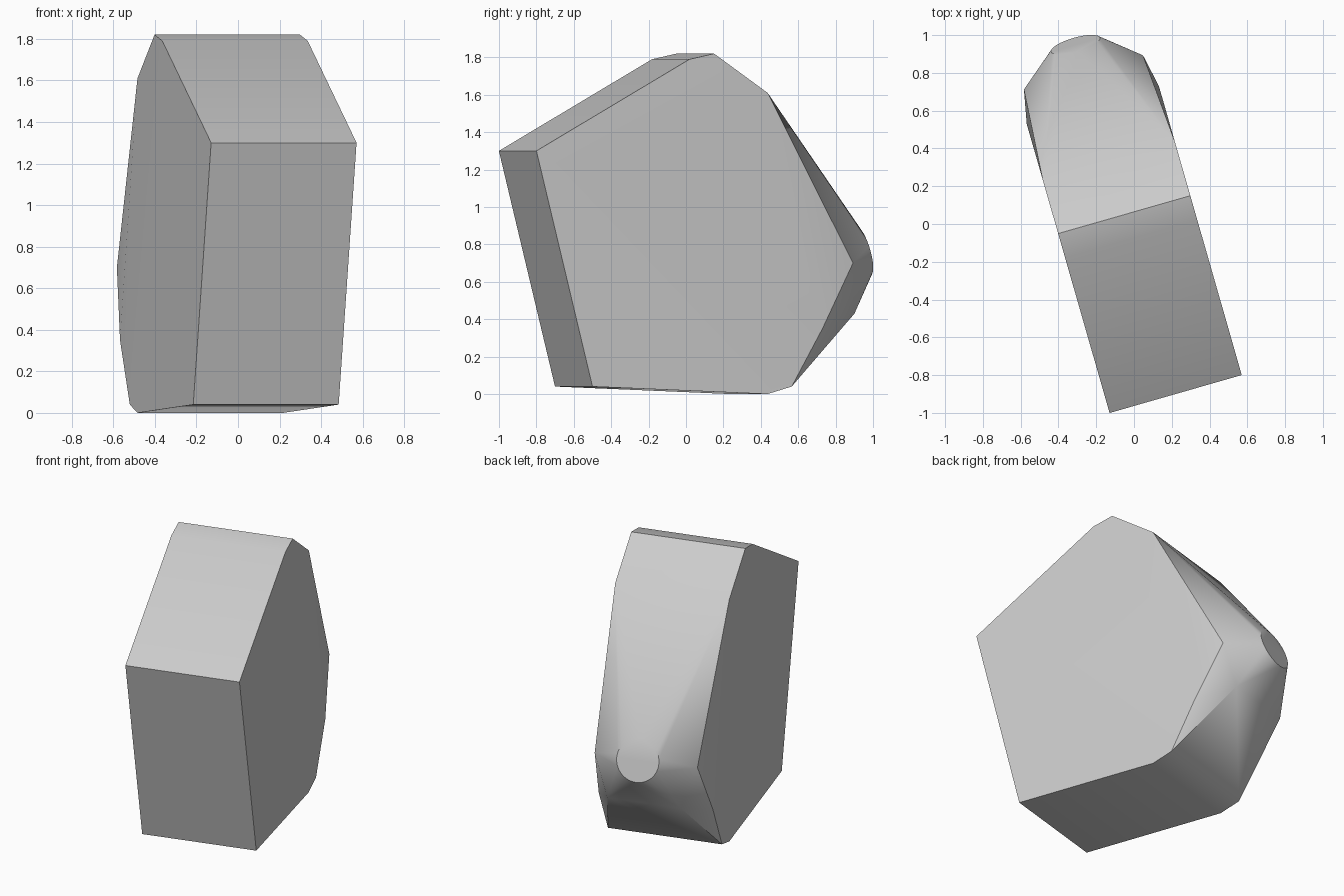
import bpy, bmesh, math
from mathutils import Matrix, Vector

if "Cube" in bpy.data.objects:
    bpy.data.objects.remove(bpy.data.objects["Cube"], do_unlink=True)

# Plain grey material
grey = bpy.data.materials.new("plain_grey")
grey.use_nodes = True
colour = (0.6, 0.6, 0.6, 1)
grey.diffuse_color = colour
grey.node_tree.nodes["Principled BSDF"].inputs["Base Color"].default_value = colour

HALF = 0.364
bm = bmesh.new()


def pair(half, y, z):
    """Add a point and its mirror twin."""
    for side in (-1, 1):
        bm.verts.new((side * half, y, z))


# Slab outline: front edge, ridge, back slope and base
outline = [(-0.926, 1.30), (-0.074, 1.79), (0.062, 1.82), (0.36, 1.61),
           (0.665, 0.35), (0.494, 0.04), (0.36, 0), (-0.614, 0.04)]
for y, z in outline:
    pair(HALF, y, z)

# Shoulders that narrow towards the back nose
pair(0.328, 0.845, 0.70)
pair(0.235, 0.88, 0.43)

# Round flat nose, tilted slightly upwards
RADIUS, TILT, STEPS = 0.135, math.radians(16), 32
nose = Vector((0, 0.998, 0.765))
for i in range(STEPS):
    a = math.tau * i / STEPS
    rim = Vector((math.cos(a), 0, math.sin(a))) * RADIUS
    bm.verts.new(nose + Matrix.Rotation(TILT, 3, "X") @ rim)

# Skin the points, then merge flat areas into single faces
bmesh.ops.convex_hull(bm, input=bm.verts[:])
bmesh.ops.dissolve_limit(bm, angle_limit=math.radians(0.5),
                         verts=bm.verts[:], edges=bm.edges[:])
bmesh.ops.recalc_face_normals(bm, faces=bm.faces[:])

# Turn the whole block on its base
turn = Matrix.Rotation(math.radians(16), 4, "Z") @ Matrix.Translation((-0.036, 0, 0))
bm.transform(turn)

mesh = bpy.data.meshes.new("faceted_block")
bm.to_mesh(mesh)
bm.free()
mesh.materials.append(grey)
block = bpy.data.objects.new("faceted_block", mesh)
bpy.context.collection.objects.link(block)

bpy.ops.object.select_all(action="DESELECT")
block.select_set(True)
bpy.context.view_layer.objects.active = block
bpy.ops.object.shade_smooth_by_angle(angle=math.radians(30))
